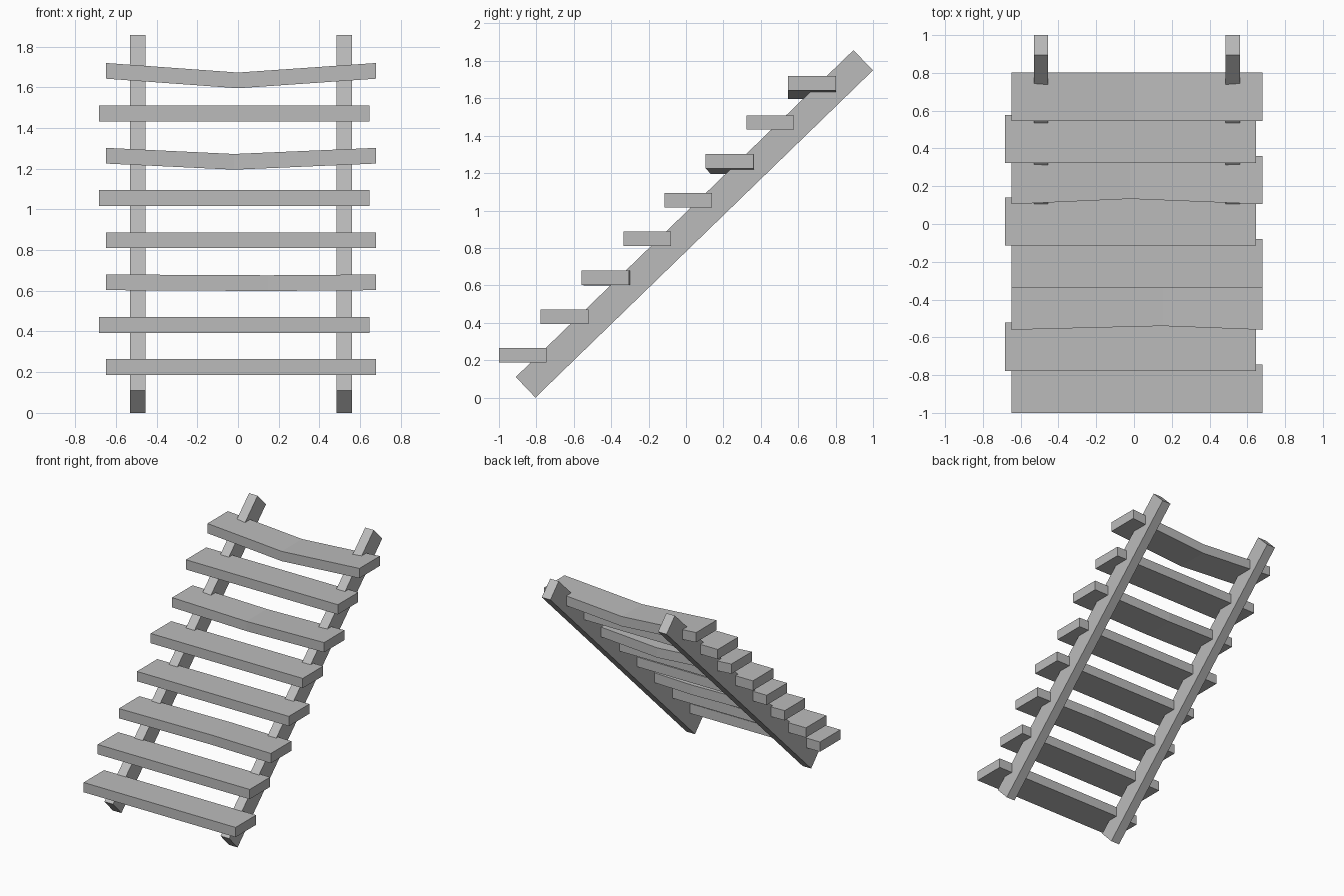
import bpy

cube = bpy.data.objects.get("Cube")
if cube:
    bpy.data.objects.remove(cube, do_unlink=True)

grey = bpy.data.materials.new("plain grey")
grey.use_nodes = True
colour = (0.5, 0.5, 0.5, 1)
grey.diffuse_color = colour
grey.node_tree.nodes["Principled BSDF"].inputs["Base Color"].default_value = colour


def loft(name, sections):
    """Join matching outlines into a closed solid with flat ends."""
    n = len(sections[0])
    verts = [p for s in sections for p in s]
    faces = [tuple(reversed(range(n))), tuple(range(len(verts) - n, len(verts)))]
    for i in range(len(sections) - 1):
        a, b = i * n, (i + 1) * n
        faces += [(a + j, a + (j + 1) % n, b + (j + 1) % n, b + j) for j in range(n)]
    mesh = bpy.data.meshes.new(name)
    mesh.from_pydata(verts, [], faces)
    mesh.materials.append(grey)
    obj = bpy.data.objects.new(name, mesh)
    bpy.context.collection.objects.link(obj)
    return obj


# Sloping rails
profile = [(-0.91, 0.11), (-0.805, 0.0), (1.0, 1.75), (0.895, 1.857)]
for side, x in (("right", -0.53), ("left", 0.485)):
    loft(side + "_rail", [[(px, y, z) for y, z in profile] for px in (x, x + 0.075)])

# Planks: front edge, underside, sideways offset, bend position, bend back, sag
DEPTH, THICK = 0.255, 0.077
planks = [
    (-1.0, 0.187, 0.015, None),
    (-0.777, 0.393, -0.018, None),
    (-0.56, 0.603, 0.015, (0.15, 0.02, 0.004)),
    (-0.335, 0.81, 0.015, None),
    (-0.115, 1.017, -0.018, None),
    (0.105, 1.225, 0.015, (-0.02, 0.028, 0.03)),
    (0.323, 1.432, -0.018, None),
    (0.546, 1.642, 0.015, (0.0, 0.0, 0.047)),
]
for i, (y, z, shift, bend) in enumerate(planks, 1):
    stations = [(shift - 0.664, 0, 0), (shift + 0.664, 0, 0)]
    if bend:
        stations.insert(1, bend)
    loft(f"plank_{i}", [
        [(x, y + dy, z - dz), (x, y + dy + DEPTH, z - dz),
         (x, y + dy + DEPTH, z - dz + THICK), (x, y + dy, z - dz + THICK)]
        for x, dy, dz in stations])
